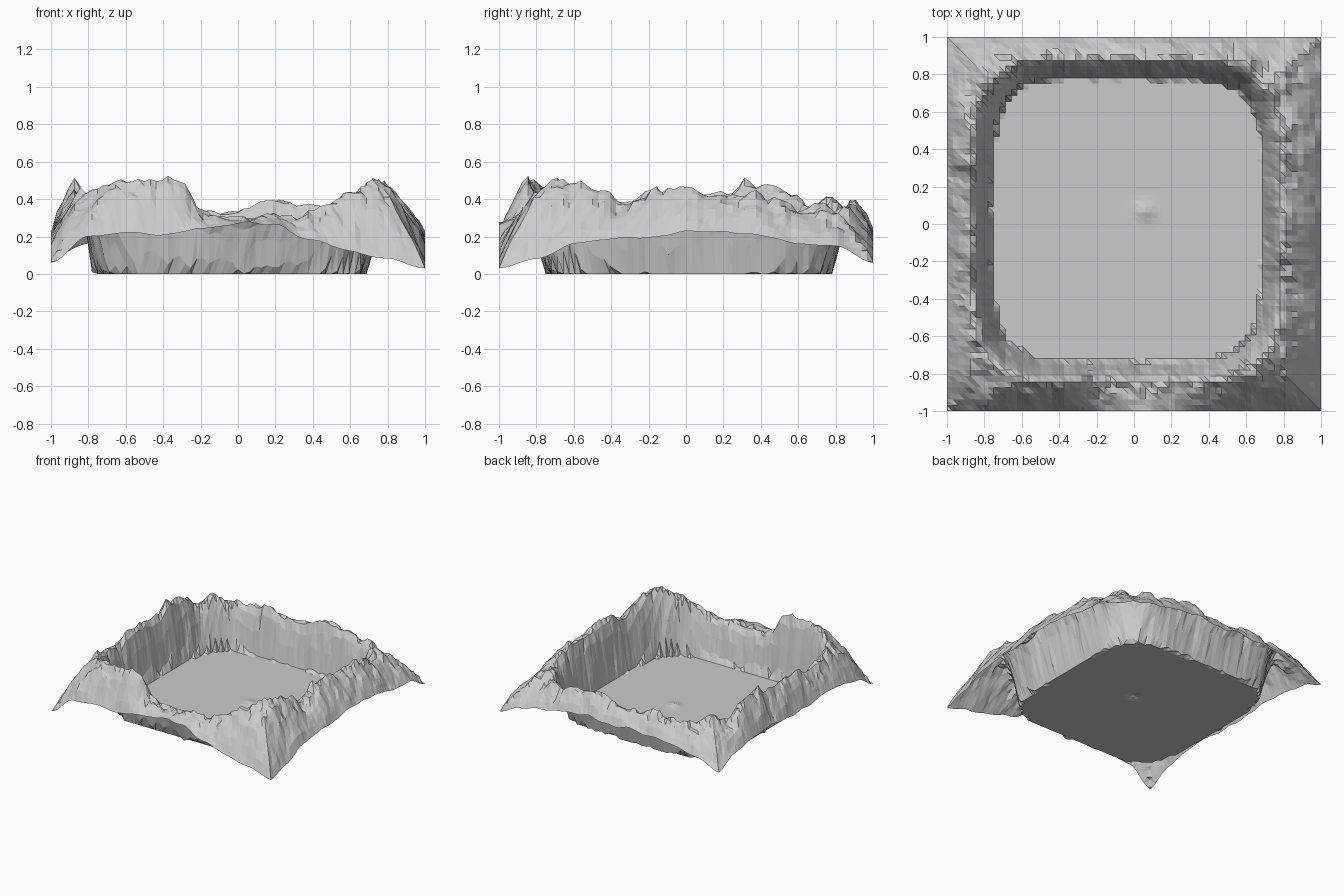
import bpy, math
from mathutils import noise, Vector

if "Cube" in bpy.data.objects:
    bpy.data.objects.remove(bpy.data.objects["Cube"])

N = 64                                   # grid cells per side
CX, CY, A, B, P = -0.037, 0.02, 0.73, 0.763, 4.8   # basin floor outline
WALL = 0.11                              # plan width of the inner wall

# Heights sampled along each side, from the negative to the positive end
CREST = {
    "front": [.44, .52, .49, .50, .33, .30, .31, .32, .38, .46, .51],
    "right": [.51, .51, .46, .39, .46, .47, .42, .44, .40, .34, .39],
    "back":  [.42, .37, .34, .38, .33, .34, .41, .37, .35, .33, .40],
    "left":  [.44, .44, .41, .38, .45, .46, .41, .50, .46, .36, .42],
}
EDGE = {
    "front": [.06, .20, .22, .21, .24, .27, .26, .18, .12, .08, .03],
    "right": [.03, .08, .16, .19, .19, .23, .22, .21, .16, .15, .06],
    "back":  [.09, .16, .20, .22, .23, .22, .23, .22, .18, .14, .06],
    "left":  [.06, .16, .20, .22, .20, .19, .21, .22, .20, .17, .09],
}


def sample(table, q):
    f = (max(-1, min(1, q)) + 1) / 2 * (len(table) - 1)
    i = min(int(f), len(table) - 2)
    t = f - i
    t = t * t * (3 - 2 * t)
    return table[i] * (1 - t) + table[i + 1] * t


def radius(x, y):
    return (abs((x - CX) / A) ** P + abs((y - CY) / B) ** P) ** (1 / P)


def height(x, y):
    # small mound on the basin floor
    mound = 0.02 * math.exp(-((x - 0.06) ** 2 + (y - 0.07) ** 2) / 0.002)
    m = max(abs(x), abs(y), 1e-6)
    if abs(x) >= abs(y):
        side, q = ("right" if x > 0 else "left"), y / m
    else:
        side, q = ("back" if y > 0 else "front"), x / m
    # irregular outline of the floor
    r = (radius(x, y) + 0.02 * noise.noise(Vector((x * 6, y * 6, 3)))
         + 0.016 * noise.noise(Vector((x * 17, y * 17, 8))))
    d = (r - 1) * 0.76
    if d <= 0:
        return mound
    crest, edge = sample(CREST[side], q), sample(EDGE[side], q)
    # rugged detail along the ridge
    rough = (0.035 * noise.noise(Vector((x * 9, y * 9, 1)))
             + 0.04 * noise.noise(Vector((x * 20, y * 20, 5))))
    if d < WALL:                         # steep inner wall
        t = d / WALL
        return max(0, crest * math.sin(t * math.pi / 2) + rough * t * t)
    full = (radius(x / m, y / m) - 1) * 0.76
    t = min(1, (d - WALL) / max(full - WALL, 0.01))   # outer slope
    if m > 0.9999:                       # open border of the sheet
        return edge + 0.03 * noise.noise(Vector((x * 8, y * 8, 2))) * (1 - abs(q))
    s = 0.6 * t + 0.4 * t * t
    return crest + (edge - crest) * s + rough * (1 - t)


# Terrain sheet: one displaced grid of triangles
verts = []
for j in range(N + 1):
    for i in range(N + 1):
        x, y = -1 + 2 * i / N, -1 + 2 * j / N
        verts.append((x, y, height(x, y)))
W = N + 1
faces = []
for j in range(N):
    for i in range(N):
        a, b, c, d = j * W + i, j * W + i + 1, (j + 1) * W + i + 1, (j + 1) * W + i
        faces += [(a, b, d), (b, c, d)]
mesh = bpy.data.meshes.new("mountain_basin")
mesh.from_pydata(verts, [], faces)
mesh.update()
basin = bpy.data.objects.new("mountain_basin", mesh)
bpy.context.collection.objects.link(basin)
